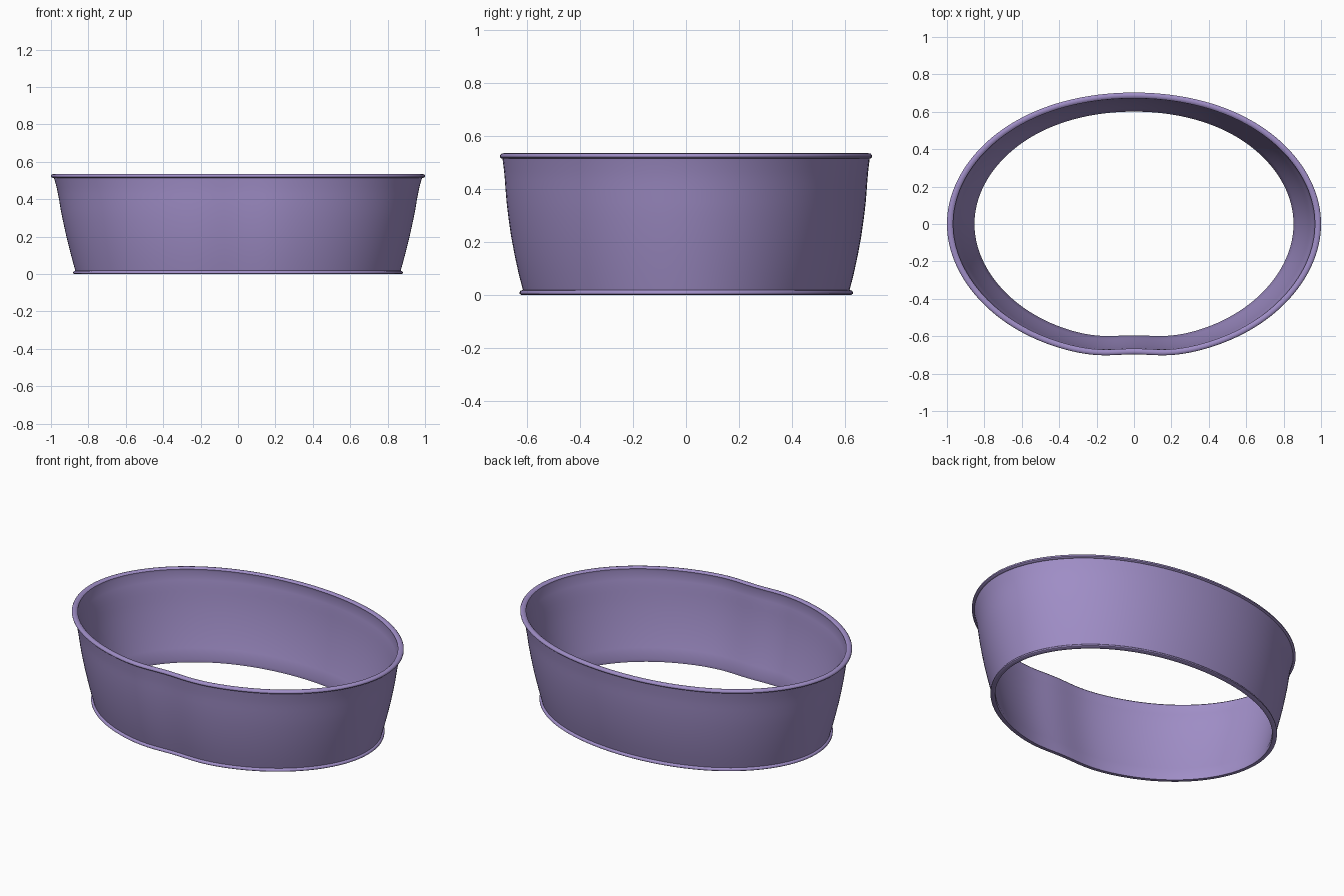
import bpy, bmesh
from math import sin, cos, pi, exp

if "Cube" in bpy.data.objects:
    bpy.data.objects.remove(bpy.data.objects["Cube"])

N = 160        # segments round the oval
WALL = 0.017   # wall thickness

# Outer wall: half width in x, half depth in y, height
outer = [(0.870, 0.618, 0.018), (0.887, 0.634, 0.08), (0.905, 0.649, 0.15),
         (0.922, 0.662, 0.22), (0.937, 0.672, 0.29), (0.949, 0.679, 0.35),
         (0.957, 0.683, 0.40), (0.963, 0.685, 0.43), (0.970, 0.688, 0.465),
         (0.984, 0.694, 0.514)]
# Rounded top rim and bottom bead
rim = [(0.995, 0.698, 0.515), (1.000, 0.703, 0.520), (1.000, 0.703, 0.527),
       (0.995, 0.698, 0.533), (0.985, 0.688, 0.535), (0.974, 0.678, 0.533),
       (0.967, 0.672, 0.527)]
bead = [(0.855, 0.604, 0.0), (0.876, 0.625, 0.0), (0.881, 0.630, 0.004),
        (0.881, 0.630, 0.011), (0.877, 0.626, 0.016)]
inner = [(a - WALL, b - WALL, z) for a, b, z in reversed(outer)]
profile = outer + rim + inner + bead


def oval_point(a, b, z, t):
    # Slightly full ellipse whose front is flattened with a shallow dimple
    x, y = a * cos(t), b * sin(t)
    y *= 1 + 0.012 * sin(2 * t) ** 2
    if y < 0:
        s = sin(t) ** 2
        y -= 0.016 * s
        y += 0.022 * exp(-(x / 0.16) ** 2)
    return x, y, z


# Sweep the closed profile round the oval
bm = bmesh.new()
rings = [[bm.verts.new(oval_point(a, b, z, 2 * pi * i / N)) for i in range(N)]
         for a, b, z in profile]
for k, lower in enumerate(rings):
    upper = rings[(k + 1) % len(rings)]
    for i in range(N):
        j = (i + 1) % N
        bm.faces.new((lower[i], lower[j], upper[j], upper[i]))
bmesh.ops.recalc_face_normals(bm, faces=bm.faces)
mesh = bpy.data.meshes.new("oval_band")
bm.to_mesh(mesh)
bm.free()
band = bpy.data.objects.new("oval_band", mesh)
bpy.context.collection.objects.link(band)

# Lilac material and smooth shading
mat = bpy.data.materials.new("lilac")
mat.diffuse_color = (0.35, 0.27, 0.57, 1)
mat.use_nodes = True
mat.node_tree.nodes["Principled BSDF"].inputs["Base Color"].default_value = mat.diffuse_color
mesh.materials.append(mat)
bpy.context.view_layer.objects.active = band
band.select_set(True)
bpy.ops.object.shade_smooth_by_angle(angle=0.7)
